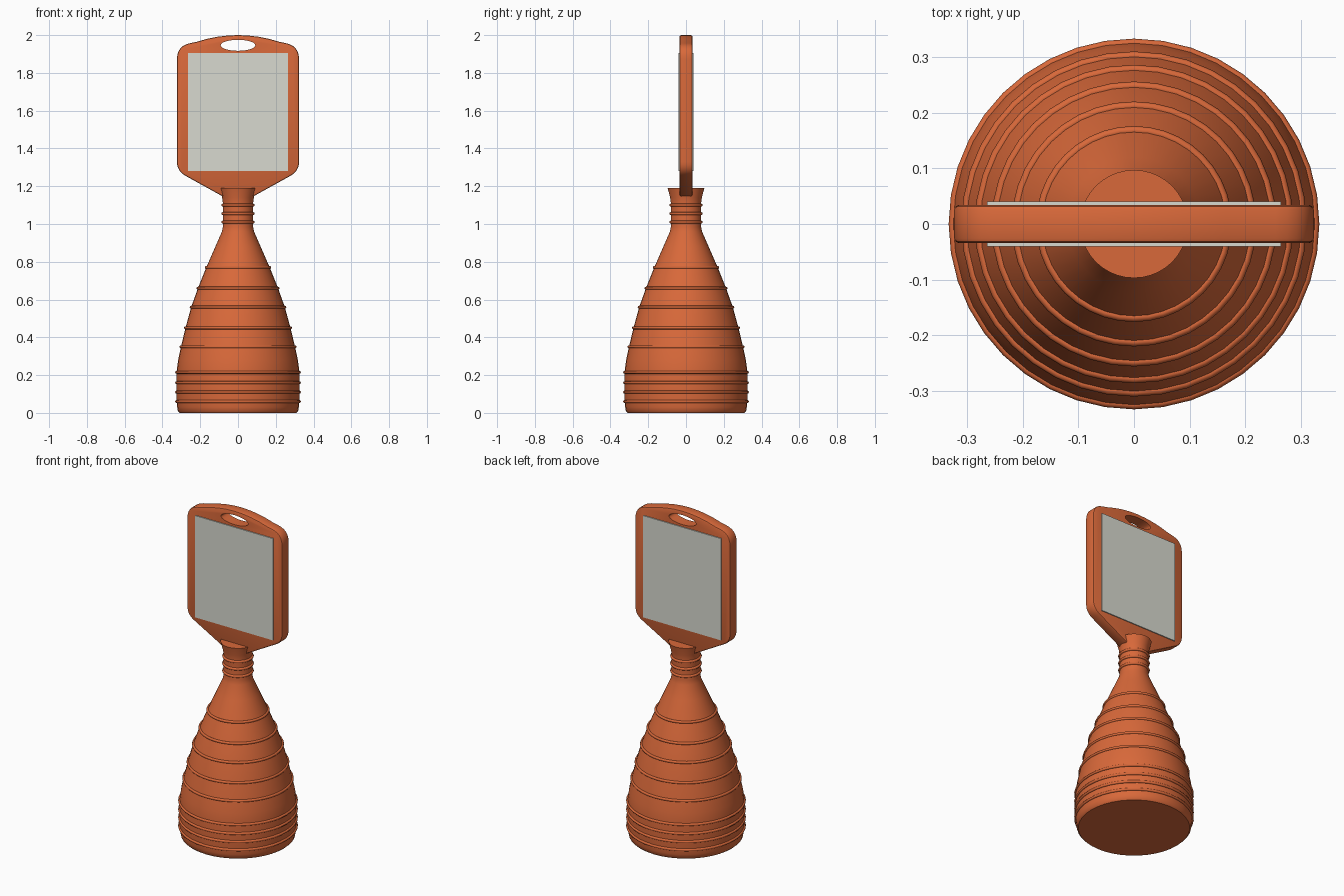
import bpy, bmesh, math
from mathutils import Vector

cube = bpy.data.objects.get("Cube")
if cube:
    bpy.data.objects.remove(cube)


def material(name, rgb):
    m = bpy.data.materials.new(name)
    m.use_nodes = True
    m.diffuse_color = (*rgb, 1)
    m.node_tree.nodes["Principled BSDF"].inputs["Base Color"].default_value = (*rgb, 1)
    return m


orange = material("orange plastic", (0.69, 0.14, 0.042))
grey = material("pale grey label", (0.69, 0.7, 0.63))


def finish(name, bm, mat):
    bmesh.ops.recalc_face_normals(bm, faces=bm.faces)
    mesh = bpy.data.meshes.new(name)
    bm.to_mesh(mesh)
    bm.free()
    mesh.materials.append(mat)
    ob = bpy.data.objects.new(name, mesh)
    bpy.context.collection.objects.link(ob)
    return ob


def smooth(ob, angle=35):
    bpy.ops.object.select_all(action='DESELECT')
    ob.select_set(True)
    bpy.context.view_layer.objects.active = ob
    bpy.ops.object.shade_smooth_by_angle(angle=math.radians(angle))


def lathe(name, profile, sides=40):
    """Revolve a closed-at-axis (radius, height) profile around z."""
    bm = bmesh.new()
    loops = [[bm.verts.new((r * math.cos(2 * math.pi * i / sides),
                            r * math.sin(2 * math.pi * i / sides), z))
              for i in range(sides)] for r, z in profile]
    for a, b in zip(loops, loops[1:]):
        for i in range(sides):
            j = (i + 1) % sides
            bm.faces.new((a[i], a[j], b[j], b[i]))
    bm.faces.new(loops[0])
    bm.faces.new(loops[-1])
    ob = finish(name, bm, orange)
    smooth(ob)
    return ob


def slab(name, outline, half, mat):
    """Extrude an (x, z) outline evenly to both sides of y = 0."""
    bm = bmesh.new()
    face = bm.faces.new([bm.verts.new((x, -half, z)) for x, z in outline])
    new = bmesh.ops.extrude_face_region(bm, geom=[face])["geom"]
    bmesh.ops.translate(bm, vec=(0, 2 * half, 0),
                        verts=[v for v in new if isinstance(v, bmesh.types.BMVert)])
    return finish(name, bm, mat)


def apply_modifier(ob, mod):
    bpy.context.view_layer.objects.active = ob
    bpy.ops.object.modifier_apply(modifier=mod.name)


# Bottle-shaped body with a flared neck
body = [(0.31, 0), (0.318, 0.008), (0.322, 0.03), (0.325, 0.06), (0.325, 0.22),
        (0.317, 0.28), (0.302, 0.35), (0.278, 0.45), (0.248, 0.56), (0.212, 0.66),
        (0.168, 0.77), (0.12, 0.88), (0.085, 0.96), (0.08, 0.985), (0.08, 1.11),
        (0.084, 1.14), (0.097, 1.19)]
lathe("body", body)


def body_radius(z):
    for (r0, z0), (r1, z1) in zip(body, body[1:]):
        if z0 <= z <= z1:
            return r0 + (r1 - r0) * (z - z0) / (z1 - z0)


# Raised rings around the body and neck
for n, z in enumerate((0.06, 0.11, 0.16, 0.215, 0.35, 0.45, 0.56, 0.66, 0.77, 1.01, 1.055, 1.1)):
    bpy.ops.mesh.primitive_torus_add(major_radius=body_radius(z), minor_radius=0.008,
                                     major_segments=40, minor_segments=8, location=(0, 0, z))
    ring = bpy.context.object
    ring.name = f"{'neck' if z > 1 else 'body'}_ring_{n + 1}"
    ring.data.materials.append(orange)
    smooth(ring, 60)


# Paddle outline: right half with rounded corners, then mirrored
def rounded(prev, corner, nxt, cut, steps=6):
    p, c, n = Vector(prev), Vector(corner), Vector(nxt)
    a, b = c + (p - c).normalized() * cut, c + (n - c).normalized() * cut
    return [tuple(a * (1 - t) ** 2 + c * 2 * t * (1 - t) + b * t * t)
            for t in (i / steps for i in range(steps + 1))]


low, side, high = (0.07, 1.14), (0.323, 1.28), (0.323, 1.943)
arch = [(x, 2.0 - 0.052 * (x / 0.265) ** 2) for x in (0.22, 0.165, 0.11, 0.055)]
half = [low] + rounded(low, side, high, 0.05) + rounded(side, high, arch[0], 0.07) + arch
outline = half + [(0, 2.0)] + [(-x, z) for x, z in reversed(half)]
paddle = slab("paddle", outline, 0.034, orange)
bevel = paddle.modifiers.new("rim", 'BEVEL')
bevel.width, bevel.segments = 0.008, 2
bevel.limit_method, bevel.angle_limit = 'ANGLE', math.radians(50)
apply_modifier(paddle, bevel)

# Oval hanging hole through the top of the paddle
oval = [(0.092 * math.cos(a), 1.946 + 0.029 * math.sin(a))
        for a in (2 * math.pi * i / 32 for i in range(32))]
cutter = slab("hole_cutter", oval, 0.1, orange)
cutter.hide_render = True
cut = paddle.modifiers.new("hole", 'BOOLEAN')
cut.operation, cut.object, cut.solver = 'DIFFERENCE', cutter, 'EXACT'
apply_modifier(paddle, cut)
bpy.data.objects.remove(cutter)
smooth(paddle)

# Thin label plates on both faces of the paddle
for name, y in (("front_label", -0.0365), ("back_label", 0.0365)):
    label = slab(name, [(-0.264, 1.28), (0.264, 1.28), (0.264, 1.904), (-0.264, 1.904)],
                 0.0035, grey)
    label.location.y = y
